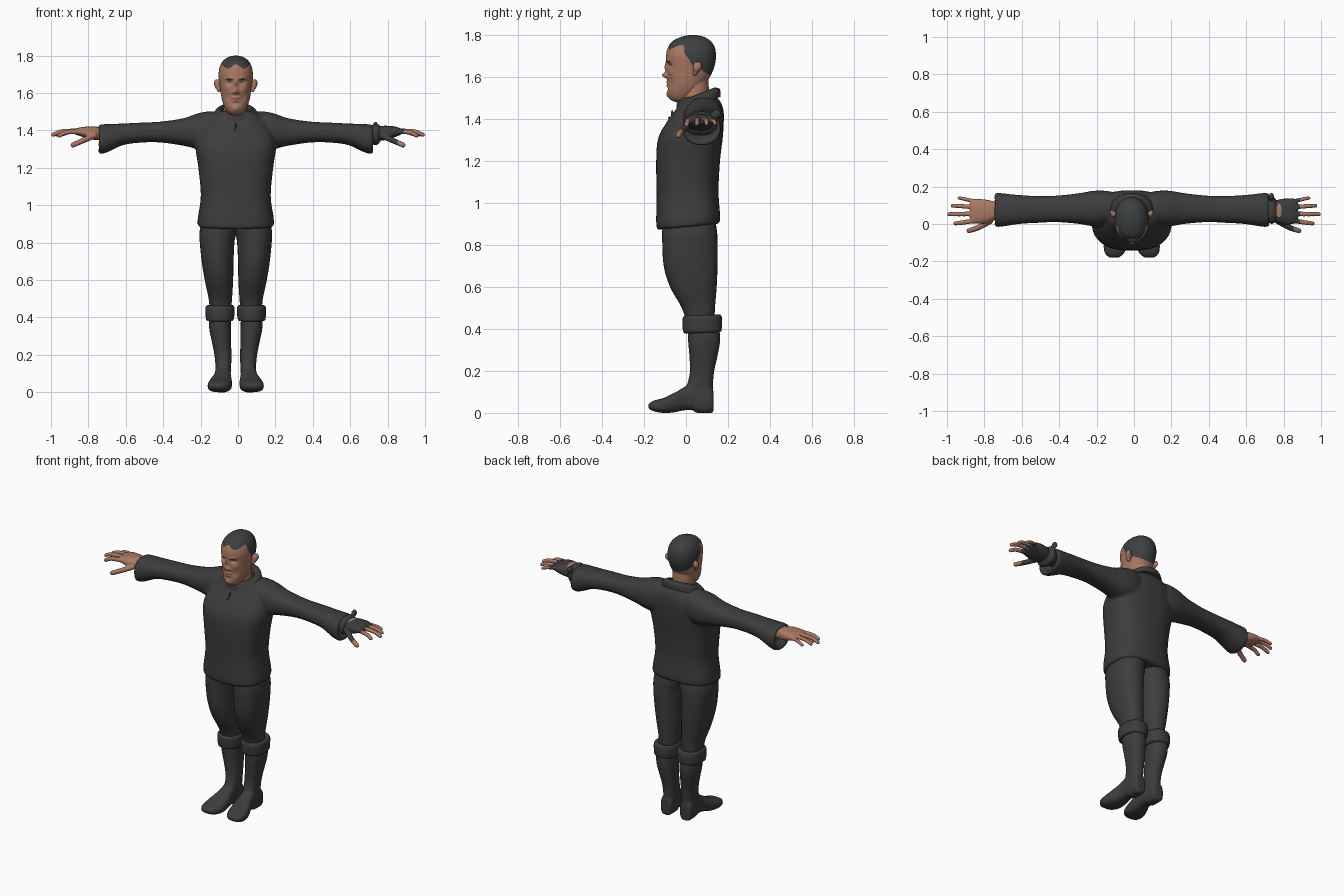
import bpy, bmesh, math
from mathutils import Vector

CX = -0.012  # body centre line


def material(name, rgb):
    m = bpy.data.materials.new(name)
    m.diffuse_color = (*rgb, 1)
    return m


CLOTH = material("dark cloth", (0.046, 0.046, 0.046))
SKIN = material("skin", (0.40, 0.19, 0.125))
HAIR = material("dark hair", (0.046, 0.050, 0.053))
BROW = material("brow brown", (0.10, 0.05, 0.035))
LIP = material("lip", (0.30, 0.12, 0.085))


def spline(rows, sub):
    """Catmull-Rom interpolation of section rows."""
    out = []
    for i in range(len(rows) - 1):
        p = [rows[max(i - 1, 0)], rows[i], rows[i + 1], rows[min(i + 2, len(rows) - 1)]]
        for k in range(sub):
            t = k / sub
            out.append([0.5 * (2 * b + (c - a) * t + (2 * a - 5 * b + 4 * c - d) * t * t
                               + (3 * b - a - 3 * c + d) * t ** 3) for a, b, c, d in zip(*p)])
    return out + [list(rows[-1])]


def loft(bm, axis, rows, n=32, power=2.3, sub=5, side=1, cx=CX, tilt=0.0):
    """Rows are (position on axis, a min, a max, b min, b max); x is mirrored by side."""
    rings = []
    for t, a0, a1, b0, b1 in spline(rows, sub):
        ring = []
        for i in range(n):
            w = 2 * math.pi * i / n
            c, s = math.cos(w), math.sin(w)
            a = (a0 + a1) / 2 + (a1 - a0) / 2 * math.copysign(abs(c) ** (2 / power), c)
            b = (b0 + b1) / 2 + (b1 - b0) / 2 * math.copysign(abs(s) ** (2 / power), s)
            x, y, z = {"x": (t, a, b), "y": (a, t, b), "z": (a, b, t)}[axis]
            ring.append(bm.verts.new((cx + side * x, y, z + tilt * y)))
        rings.append(ring)
    for r, q in zip(rings, rings[1:]):
        for i in range(n):
            j = (i + 1) % n
            bm.faces.new((r[i], r[j], q[j], q[i]))
    bm.faces.new(rings[0])
    bm.faces.new(rings[-1])


def ball(bm, centre, size):
    vs = bmesh.ops.create_uvsphere(bm, u_segments=16, v_segments=10, radius=1)["verts"]
    for v in vs:
        v.co = Vector(centre) + Vector(v.co[k] * size[k] for k in range(3))


def finish(name, bm, mats, voxel=0, smooth=0, rule=None):
    """Make the object, optionally fuse its shells, then colour faces by rule."""
    bmesh.ops.recalc_face_normals(bm, faces=bm.faces)
    me = bpy.data.meshes.new(name)
    bm.to_mesh(me)
    bm.free()
    ob = bpy.data.objects.new(name, me)
    bpy.context.collection.objects.link(ob)
    if voxel:
        r = ob.modifiers.new("fuse", "REMESH")
        r.mode, r.voxel_size = "VOXEL", voxel
        s = ob.modifiers.new("soften", "SMOOTH")
        s.factor, s.iterations = 0.5, smooth
        dg = bpy.context.evaluated_depsgraph_get()
        ob.data = bpy.data.meshes.new_from_object(ob.evaluated_get(dg))
        ob.modifiers.clear()
    ob.data.materials.clear()
    for m in mats:
        ob.data.materials.append(m)
    for p in ob.data.polygons:
        p.material_index = rule(p.center, p.normal) if rule else 0
        p.use_smooth = True
    bpy.context.view_layer.objects.active = ob
    ob.select_set(True)
    bpy.ops.object.shade_smooth_by_angle(angle=math.radians(55))
    ob.select_set(False)
    return ob


# Shirt: torso and both flared sleeves fused
bm = bmesh.new()
loft(bm, "z", [(.885, -.185, .185, -.12, .145), (.89, -.202, .202, -.138, .16),
               (.93, -.203, .203, -.142, .162), (1.05, -.187, .187, -.140, .155),
               (1.20, -.2, .2, -.142, .162), (1.31, -.215, .215, -.132, .175),
               (1.39, -.2, .2, -.088, .18), (1.45, -.16, .16, -.045, .177),
               (1.495, -.11, .11, -.025, .155), (1.505, -.06, .06, 0, .13)], 48, 2.6, tilt=.1)
for v in bm.verts:  # keep the hem tilt but level the shoulders
    v.co.z -= .1 * v.co.y * min(1, max(0, (v.co.z - .9) / .3))
for s in (-1, 1):
    loft(bm, "x", [(.04, .02, .15, 1.32, 1.485), (.12, .0, .175, 1.30, 1.503),
                   (.20, -.012, .178, 1.30, 1.492), (.28, .0, .165, 1.318, 1.465),
                   (.40, .01, .152, 1.335, 1.447), (.50, .006, .15, 1.335, 1.442),
                   (.60, .0, .155, 1.322, 1.437), (.68, -.012, .163, 1.286, 1.434),
                   (.72, -.016, .166, 1.274, 1.432), (.735, -.008, .158, 1.282, 1.424),
                   (.725, .01, .142, 1.30, 1.412), (.69, .02, .13, 1.32, 1.405)], side=s)
finish("shirt", bm, [CLOTH], .009, 5)

# Collar folded round the neck, lower at the front
bm = bmesh.new()
loft(bm, "z", [(1.44, -.125, .125, -.045, .165), (1.475, -.112, .112, -.046, .162),
               (1.492, -.092, .092, -.042, .142), (1.494, -.082, .082, -.034, .13),
               (1.475, -.076, .076, -.028, .122), (1.44, -.07, .07, -.02, .115)], 40, 2.1, tilt=.4)
finish("collar", bm, [CLOTH])

# Neck button and short placket
bm = bmesh.new()
ball(bm, (CX - .004, -.079, 1.405), (.006, .006, .006))
ball(bm, (CX, -.066, 1.424), (.004, .006, .018))
finish("neck_button", bm, [CLOTH])

# Head: lofted skull with the face pushed and pulled by soft bumps
bm = bmesh.new()
loft(bm, "z", [(1.478, -.02, .02, -.045, .02), (1.492, -.04, .04, -.074, .035),
               (1.515, -.056, .056, -.086, .055), (1.55, -.07, .07, -.088, .08),
               (1.585, -.078, .078, -.088, .105), (1.62, -.083, .083, -.089, .124),
               (1.66, -.089, .089, -.091, .138), (1.70, -.092, .092, -.095, .143),
               (1.74, -.085, .085, -.086, .137), (1.77, -.069, .069, -.064, .118),
               (1.79, -.044, .044, -.024, .087), (1.798, -.018, .018, .01, .055),
               (1.80, -.002, .002, .03, .034)], 120, 2.2, 8)
BUMPS = [(0, 1.645, -.012, .010, .024), (0, 1.608, -.026, .012, .013),
         (.015, 1.602, -.009, .008, .008), (.034, 1.657, .013, .016, .011),
         (.032, 1.678, -.006, .022, .008), (.05, 1.622, -.006, .018, .016),
         (.04, 1.575, .006, .014, .02), (0, 1.575, -.006, .02, .006),
         (0, 1.558, -.006, .017, .006), (0, 1.544, .004, .02, .006),
         (0, 1.515, -.007, .02, .014)]
for v in bm.verts:
    if v.co.y < 0:
        dx = abs(v.co.x - CX)
        v.co.y += sum(a * math.exp(-((dx - x) / sx) ** 2 - ((v.co.z - z) / sz) ** 2)
                      for x, z, a, sx, sz in BUMPS)


def head_rule(c, n):
    dx = abs(c.x - CX)
    if c.y < -.01:                       # forehead hairline with temple peaks
        line = 1.742 + .012 * math.cos(dx * 75)
    elif c.y < .03:                      # temples down to the sideburns
        line = 1.72 - (c.y + .01) * 1.6
    else:                                # round the ears to the nape
        line = 1.655 - (c.y - .03) * .55
    if c.z > line:
        return 1
    if c.y < -.03:
        if ((dx - .033) / .013) ** 2 + ((c.z - 1.658) / .0045) ** 2 < 1:
            return 2
        if .015 < dx < .052 and abs(c.z - 1.675 + abs(dx - .036) * .15) < .0035:
            return 2
        if dx < .024 and abs(c.z - 1.566) < .009 - dx * .25:
            return 3
    return 0


finish("head", bm, [SKIN, HAIR, BROW, LIP], rule=head_rule)

# Neck
bm = bmesh.new()
loft(bm, "z", [(1.42, -.08, .08, -.03, .13), (1.50, -.066, .066, -.03, .112),
               (1.56, -.064, .064, -.02, .108), (1.62, -.06, .06, 0, .105)], power=2)
finish("neck", bm, [SKIN])

# Ears
for s, label in ((-1, "left"), (1, "right")):
    bm = bmesh.new()
    ball(bm, (CX + s * .093, .05, 1.645), (.022, .017, .028))
    ball(bm, (CX + s * .105, .06, 1.652), (.012, .015, .021))
    ball(bm, (CX + s * .09, .043, 1.62), (.012, .011, .016))
    finish("ear_" + label, bm, [SKIN], .004, 3)

# Hands: palm plus fingers made of rows of balls
FINGERS = [((.85, .018, 1.392), (.915, .008, 1.39), (.955, .003, 1.372), .0125),
           ((.86, .054, 1.397), (.94, .053, 1.394), (.988, .052, 1.377), .0125),
           ((.85, .090, 1.397), (.93, .096, 1.393), (.970, .098, 1.378), .012),
           ((.84, .118, 1.392), (.90, .132, 1.39), (.935, .139, 1.378), .0105),
           ((.77, .015, 1.372), (.83, -.018, 1.345), (.882, -.036, 1.322), .015)]


def glove_rule(c, n):
    if ((c.x - .775) / .014) ** 2 + ((c.y - .072) / .038) ** 2 < 1 and n.z > .3:
        return 0                         # opening on the back of the hand
    limit = .855 if c.y < -.012 else .887
    return 1 if c.x < limit else 0


for s, label in ((-1, "left_hand"), (1, "right_gloved_hand")):
    bm = bmesh.new()
    g = .004 if s > 0 else 0             # glove thickness
    loft(bm, "x", [(.66, .035 - g, .112 + g, 1.345 - g, 1.412 + g),
                   (.73, .025 - g, .118 + g, 1.348 - g, 1.418 + g),
                   (.79, .004 - g, .13 + g, 1.352 - g, 1.421 + g),
                   (.84, .002 - g, .134 + g, 1.368 - g, 1.417 + g),
                   (.875, .008, .13, 1.38, 1.408)], side=s, cx=0, power=2.5)
    for a, b, c, r in FINGERS:
        pts = spline([a, b, c], 8)
        for i, p in enumerate(pts):
            k = r * (1.12 - .22 * i / len(pts))
            ball(bm, (s * p[0], p[1], p[2]), (k, k, k))
    finish(label, bm, [SKIN, CLOTH], .0045, 3, glove_rule if s > 0 else None)

# Loose glove cuff with a raised corner
bm = bmesh.new()
loft(bm, "x", [(.70, .02, .13, 1.335, 1.42), (.735, .0, .148, 1.32, 1.435),
               (.757, .012, .135, 1.335, 1.428), (.764, .022, .122, 1.35, 1.418)], cx=0)
ball(bm, (.735, .145, 1.425), (.014, .022, .022))
finish("glove_cuff", bm, [CLOTH], .005, 3)

# Legs, mirrored
for s, label in ((-1, "left"), (1, "right")):
    bm = bmesh.new()
    loft(bm, "z", [(.97, -.01, .17, -.10, .13), (.87, -.008, .192, -.113, .147),
                   (.81, .006, .193, -.113, .15), (.70, .012, .182, -.106, .15),
                   (.60, .014, .166, -.076, .146), (.50, .02, .145, -.02, .138),
                   (.42, .027, .138, .005, .135)], side=s, power=2.2)
    finish("trouser_leg_" + label, bm, [CLOTH])

    # Boot shaft and foot
    bm = bmesh.new()
    loft(bm, "z", [(.42, .027, .145, .008, .158), (.34, .026, .142, .01, .162),
                   (.27, .025, .128, .016, .15), (.19, .023, .113, .018, .133),
                   (.11, .026, .107, .0, .128), (.04, .03, .108, .0, .128)], side=s)
    loft(bm, "y", [(.132, .045, .09, .012, .08), (.122, .03, .108, 0, .12),
                   (.05, .028, .11, 0, .15), (.035, .027, .112, .012, .15),
                   (-.01, .024, .118, .012, .122), (-.06, .02, .138, .002, .093),
                   (-.11, .023, .15, 0, .07), (-.155, .04, .145, .008, .058),
                   (-.18, .068, .12, .022, .042)], side=s, power=2.8)
    finish("boot_" + label, bm, [CLOTH], .007, 3)

    # Turned-down boot cuff
    bm = bmesh.new()
    loft(bm, "z", [(.378, .03, .142, .005, .158), (.384, .012, .158, -.012, .168),
                   (.42, .007, .161, -.017, .172), (.45, .007, .161, -.016, .17),
                   (.462, .016, .15, -.006, .16), (.455, .03, .135, .008, .14)],
         side=s, tilt=.04)
    finish("boot_cuff_" + label, bm, [CLOTH])
